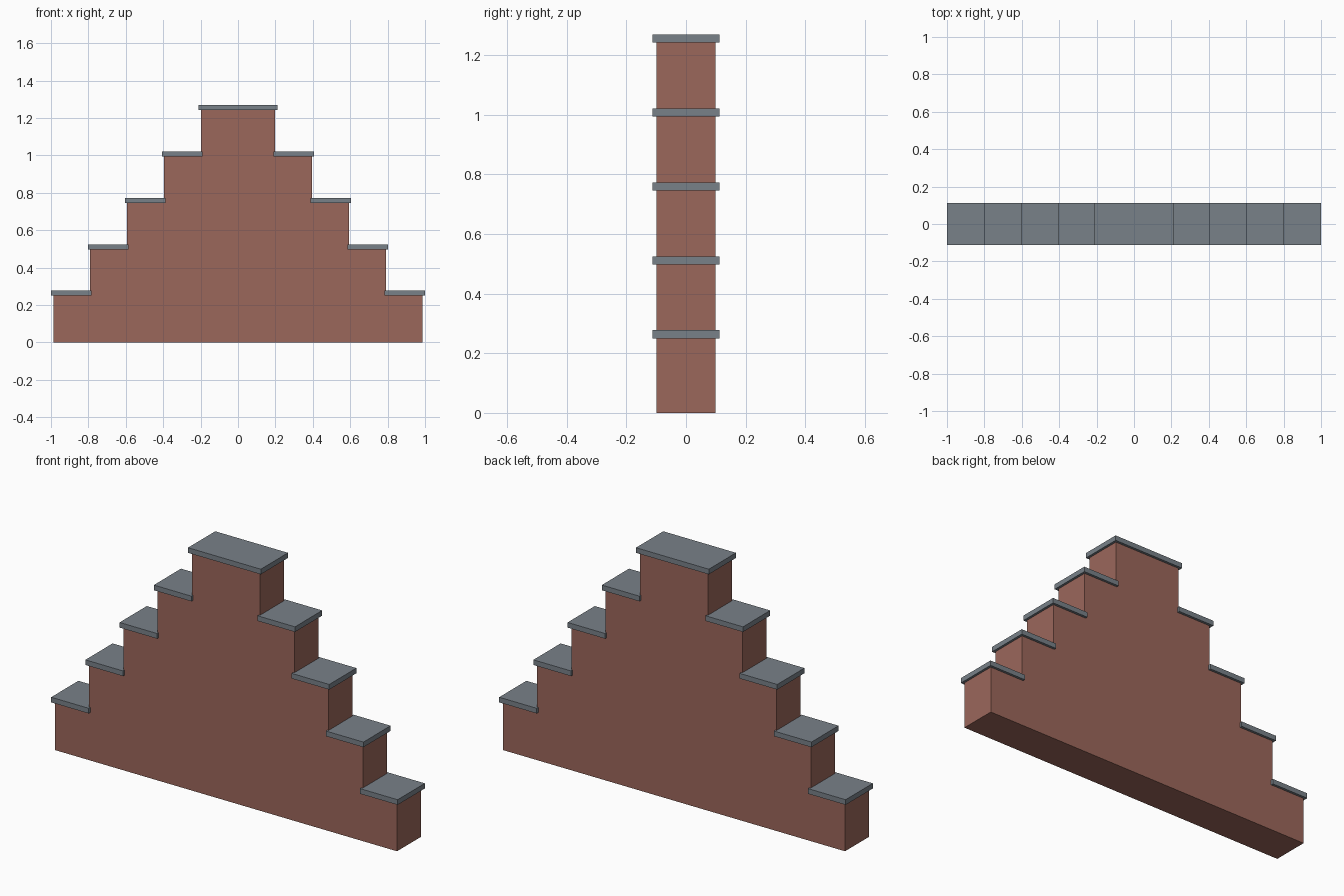
import bpy, bmesh

if "Cube" in bpy.data.objects:
    bpy.data.objects.remove(bpy.data.objects["Cube"])

STEPS = 5
RUN = 0.1975                 # width of each step
WALL_Y = 0.099               # half thickness of the wall
CAP_Y = 0.112                # half depth of the coping slabs
CAP_H = 0.027
OVERHANG = 0.0125
TUCK = 0.0065                # how far a slab runs into the next step


def step_top(i):
    return 0.2503 + 0.2479 * i


def material(name, color):
    m = bpy.data.materials.new(name)
    m.diffuse_color = color
    m.use_nodes = True
    m.node_tree.nodes["Principled BSDF"].inputs["Base Color"].default_value = m.diffuse_color
    return m


def add_object(name, bm, mat):
    bmesh.ops.recalc_face_normals(bm, faces=bm.faces)
    mesh = bpy.data.meshes.new(name)
    bm.to_mesh(mesh)
    bm.free()
    mesh.materials.append(mat)
    ob = bpy.data.objects.new(name, mesh)
    bpy.context.collection.objects.link(ob)
    return ob


def slab(name, x0, x1, z, mat):
    bm = bmesh.new()
    bmesh.ops.create_cube(bm, size=1)
    bmesh.ops.scale(bm, vec=(x1 - x0, 2 * CAP_Y, CAP_H), verts=bm.verts)
    bmesh.ops.translate(bm, vec=((x0 + x1) / 2, 0, z + CAP_H / 2), verts=bm.verts)
    return add_object(name, bm, mat)


brick = material("brick", (0.33, 0.135, 0.105, 1))
slate = material("slate", (0.19, 0.22, 0.25, 1))

# Stepped wall: right half of the outline, mirrored, then extruded
right = []
for i in range(STEPS):
    x = RUN * (STEPS - i)
    right += [(x, step_top(i - 1) if i else 0), (x, step_top(i))]
outline = right + [(-x, z) for x, z in reversed(right)]
bm = bmesh.new()
face = bm.faces.new([bm.verts.new((x, -WALL_Y, z)) for x, z in outline])
ext = bmesh.ops.extrude_face_region(bm, geom=[face])
bmesh.ops.translate(bm, vec=(0, 2 * WALL_Y, 0),
                    verts=[g for g in ext["geom"] if isinstance(g, bmesh.types.BMVert)])
add_object("gable_wall", bm, brick)

# Coping slabs on each pair of steps
for i in range(STEPS - 1):
    outer = RUN * (STEPS - i) + OVERHANG
    inner = RUN * (STEPS - i - 1) - TUCK
    cap = slab(f"step_coping_{i + 1}", inner, outer, step_top(i), slate)
    cap.modifiers.new("mirror", 'MIRROR').use_axis[0] = True

# Wide coping on the top step
slab("top_coping", -RUN - OVERHANG, RUN + OVERHANG, step_top(STEPS - 1), slate)
